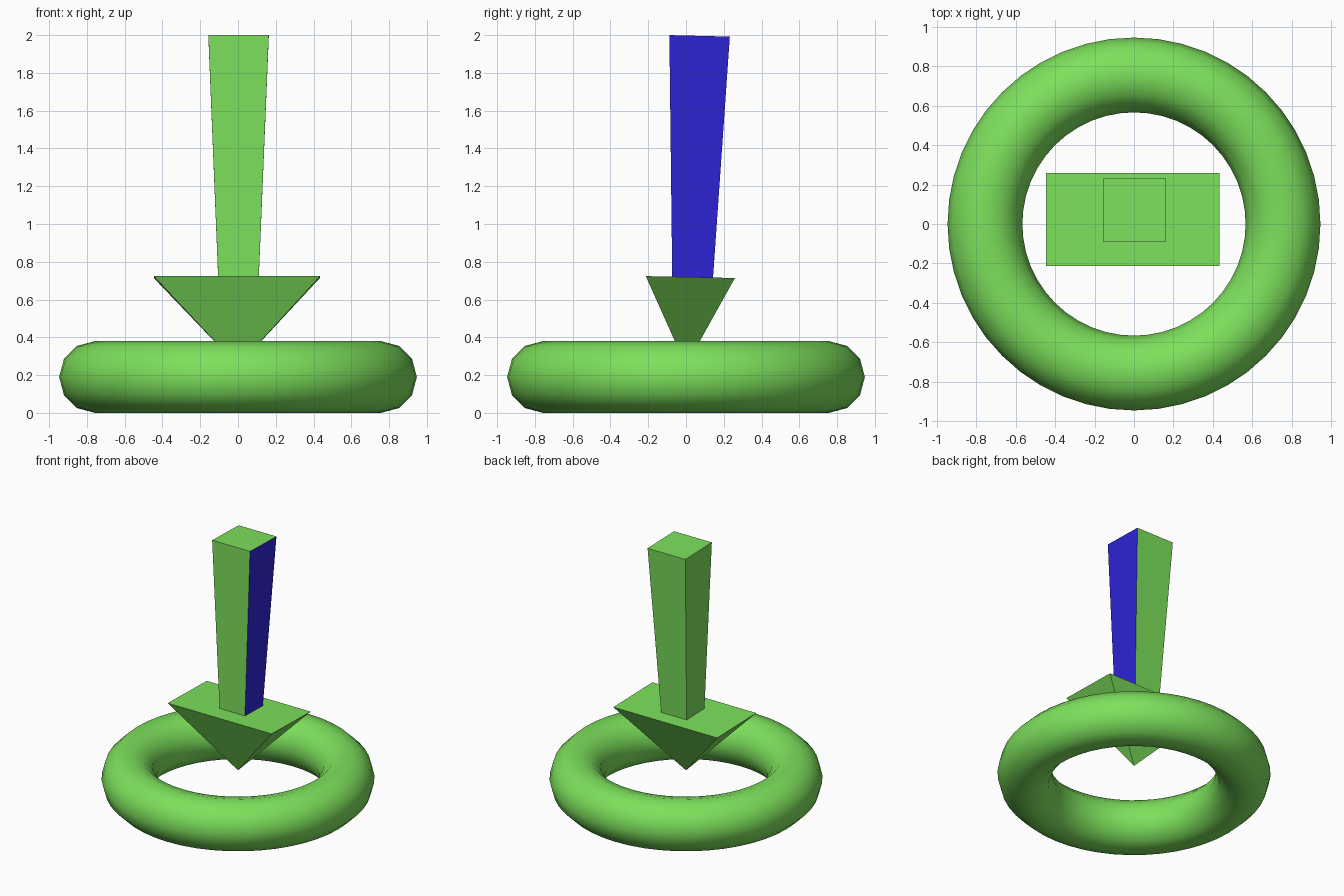
import bpy
import math

if "Cube" in bpy.data.objects:
    bpy.data.objects.remove(bpy.data.objects["Cube"])


def material(name, rgb):
    mat = bpy.data.materials.new(name)
    mat.diffuse_color = (*rgb, 1)
    mat.use_nodes = True
    mat.node_tree.nodes["Principled BSDF"].inputs["Base Color"].default_value = mat.diffuse_color
    return mat


def rect(x0, x1, y0, y1, z_front, z_back):
    return [(x0, y0, z_front), (x1, y0, z_front), (x1, y1, z_back), (x0, y1, z_back)]


def mesh_object(name, verts, faces, mats):
    mesh = bpy.data.meshes.new(name)
    mesh.from_pydata(verts, [], faces)
    for mat in mats:
        mesh.materials.append(mat)
    obj = bpy.data.objects.new(name, mesh)
    bpy.context.collection.objects.link(obj)
    return obj


green = material("green", (0.205, 0.75, 0.107))
blue = material("blue", (0.026, 0.018, 0.68))

# Smooth ring lying on the floor
bpy.ops.mesh.primitive_torus_add(major_radius=0.757, minor_radius=0.19,
                                 major_segments=48, minor_segments=12,
                                 location=(0, 0, 0.19))
ring = bpy.context.object
ring.name = "ring"
ring.data.materials.append(green)
bpy.ops.object.shade_smooth_by_angle(angle=math.radians(50))

# Tapered arrow shaft, with one blue side facing +x
shaft = mesh_object(
    "arrow_shaft",
    rect(-0.105, 0.11, -0.073, 0.143, 0.72, 0.714) + rect(-0.157, 0.163, -0.088, 0.232, 2.0, 1.992),
    [(3, 2, 1, 0), (4, 5, 6, 7), (0, 1, 5, 4), (1, 2, 6, 5), (2, 3, 7, 6), (3, 0, 4, 7)],
    [green, blue])
shaft.data.polygons[3].material_index = 1

# Arrow head: upside-down pyramid pointing into the ring
mesh_object(
    "arrow_head",
    rect(-0.446, 0.434, -0.213, 0.259, 0.724, 0.714) + [(0, 0, 0.248)],
    [(0, 1, 2, 3), (1, 0, 4), (2, 1, 4), (3, 2, 4), (0, 3, 4)],
    [green])
